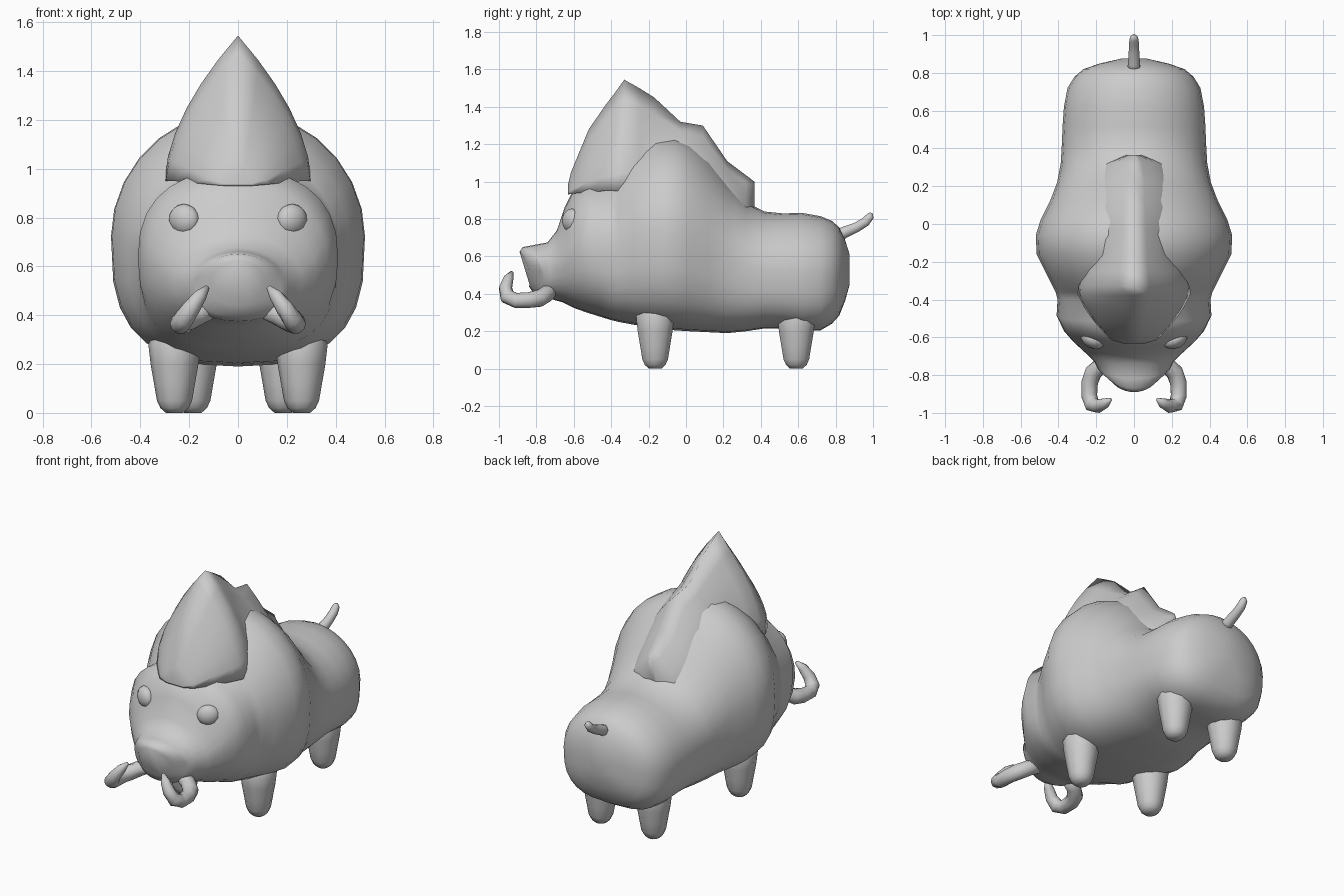
import bpy, bmesh, math
from mathutils import Vector

cube = bpy.data.objects.get("Cube")
if cube:
    bpy.data.objects.remove(cube, do_unlink=True)

grey = bpy.data.materials.new("plain_grey")
grey.use_nodes = True
tone = (0.6, 0.6, 0.6, 1)
grey.diffuse_color = tone
grey.node_tree.nodes["Principled BSDF"].inputs["Base Color"].default_value = tone


def finish(name, bm, angle=100):
    bmesh.ops.recalc_face_normals(bm, faces=bm.faces)
    mesh = bpy.data.meshes.new(name)
    bm.to_mesh(mesh)
    bm.free()
    mesh.materials.append(grey)
    obj = bpy.data.objects.new(name, mesh)
    bpy.context.collection.objects.link(obj)
    bpy.ops.object.select_all(action='DESELECT')
    obj.select_set(True)
    bpy.context.view_layer.objects.active = obj
    bpy.ops.object.shade_smooth_by_angle(angle=math.radians(angle))
    return obj


def loft(name, rings, angle=100):
    """Skin a list of equal closed rings and cap both ends."""
    bm = bmesh.new()
    loops = [[bm.verts.new(p) for p in ring] for ring in rings]
    n = len(loops[0])
    for a, b in zip(loops, loops[1:]):
        for i in range(n):
            j = (i + 1) % n
            bm.faces.new((a[i], a[j], b[j], b[i]))
    bm.faces.new(loops[0])
    bm.faces.new(loops[-1])
    return finish(name, bm, angle)


def oval(yt, zt, yb, zb, w, e_up=1.97, e_low=2.9, sweep=0, n=28):
    """Leaning superellipse ring through a top and a bottom point;
    sweep bends its sides backwards."""
    pts = []
    for i in range(n):
        a = math.tau * i / n
        c, s = math.cos(a), math.sin(a)
        e = e_up if s > 0 else e_low
        x = math.copysign(abs(c) ** (2 / e), c) * w
        t = 0.5 + 0.5 * math.copysign(abs(s) ** (2 / e), s)
        pts.append((x, yb + (yt - yb) * t + sweep * x * x, zb + (zt - zb) * t))
    return pts


def tube(name, path, sides=10):
    """Round tapering tube along (x, y, z, radius) points."""
    pts = [Vector(p[:3]) for p in path]
    rings = []
    side = Vector((1, 0, 0))
    for i, p in enumerate(path):
        d = (pts[min(i + 1, len(pts) - 1)] - pts[max(i - 1, 0)]).normalized()
        u = (side - d * side.dot(d)).normalized()
        v = d.cross(u)
        rings.append([pts[i] + (u * math.cos(k * math.tau / sides)
                      + v * math.sin(k * math.tau / sides)) * p[3]
                      for k in range(sides)])
    return loft(name, rings)


# Body: snout, head, shoulder hump, waist and rump in one skin
head = [
    (-.89, .625, -.84, .44, .11, 2, 2.3, 2.2), (-.873, .65, -.81, .395, .178, 2, 2.3, 2.2),
    (-.82, .66, -.77, .375, .192, 2, 2.3, .8), (-.74, .675, -.715, .37, .21, 2, 2.3),
    (-.69, .74, -.66, .355, .265, 1.8, 2.3), (-.65, .86, -.60, .325, .32, 1.6, 2.3),
    (-.605, .95, -.53, .30, .37, 1.9, 2.4), (-.52, .995, -.45, .275, .41, 2.4, 2.4),
]
trunk = [  # y, top, bottom, half width
    (-.40, 1.02, .26, .405), (-.36, 1.09, .25, .415), (-.28, 1.17, .235, .455),
    (-.16, 1.235, .22, .515), (-.06, 1.24, .205, .52), (.02, 1.21, .2, .495),
    (.12, 1.13, .195, .445), (.22, 1.01, .19, .407), (.32, .89, .2, .388),
    (.42, .84, .215, .382), (.52, .83, .215, .378), (.62, .833, .2, .371),
    (.72, .815, .205, .352), (.78, .79, .24, .315), (.82, .755, .285, .268),
    (.85, .69, .36, .18), (.875, .61, .45, .07),
]
loft("body", [oval(*r) for r in head]
     + [oval(y, t, y, b, w) for y, t, b, w in trunk])


# Mane: pointed crest with a second smaller peak behind
def crest(y, zt, zb, w, steps=6):
    half = [(w * (1 - (i / steps) ** 1.75), zb + (zt - zb) * i / steps)
            for i in range(steps + 1)]
    return [(x, y, z) for x, z in half] + [(-x, y, z) for x, z in half[-2::-1]]


loft("mane", [crest(*r) for r in [
    (-.632, .98, .93, .06), (-.615, 1.05, .935, .12), (-.52, 1.28, .945, .21),
    (-.43, 1.41, .95, .27), (-.38, 1.475, .95, .295), (-.33, 1.545, .95, .3),
    (-.25, 1.5, .95, .275), (-.17, 1.45, .92, .25), (-.03, 1.32, 1.03, .235),
    (.09, 1.3, .95, .215), (.22, 1.11, .86, .21), (.32, 1.035, .8, .16),
    (.365, 1.0, .85, .04)]], 130)

# Tail
tube("tail", [(0, .81, .71, .036), (0, .85, .73, .032), (0, .91, .755, .028),
              (0, .96, .785, .026), (0, .985, .815, .022), (0, .992, .832, .008)])

# Paired parts on both sides
for s, label in ((1, "left"), (-1, "right")):
    for leg, x, y in (("front", .26, -.165), ("hind", .185, .59)):
        profile = [(.35, .08), (.28, .107), (.2, .098), (.12, .084),
                   (.05, .072), (.02, .058), (0, .035)]
        tube(f"{label}_{leg}_leg", [(s * x, y, z, r) for z, r in profile])

    tube(f"{label}_tusk", [
        (s * .1, -.72, .43, .04), (s * .17, -.745, .4, .045),
        (s * .215, -.785, .376, .047), (s * .235, -.84, .367, .044),
        (s * .237, -.91, .365, .042), (s * .222, -.955, .385, .042),
        (s * .19, -.965, .43, .036), (s * .155, -.95, .48, .028),
        (s * .125, -.93, .515, .01)])

    # Eyes
    bm = bmesh.new()
    bmesh.ops.create_uvsphere(bm, u_segments=12, v_segments=8, radius=1)
    eye = finish(f"{label}_eye", bm)
    eye.location = (s * .22, -.612, .792)
    eye.scale = (.068, .046, .063)
    eye.rotation_euler = (0, -s * .35, s * .5)
